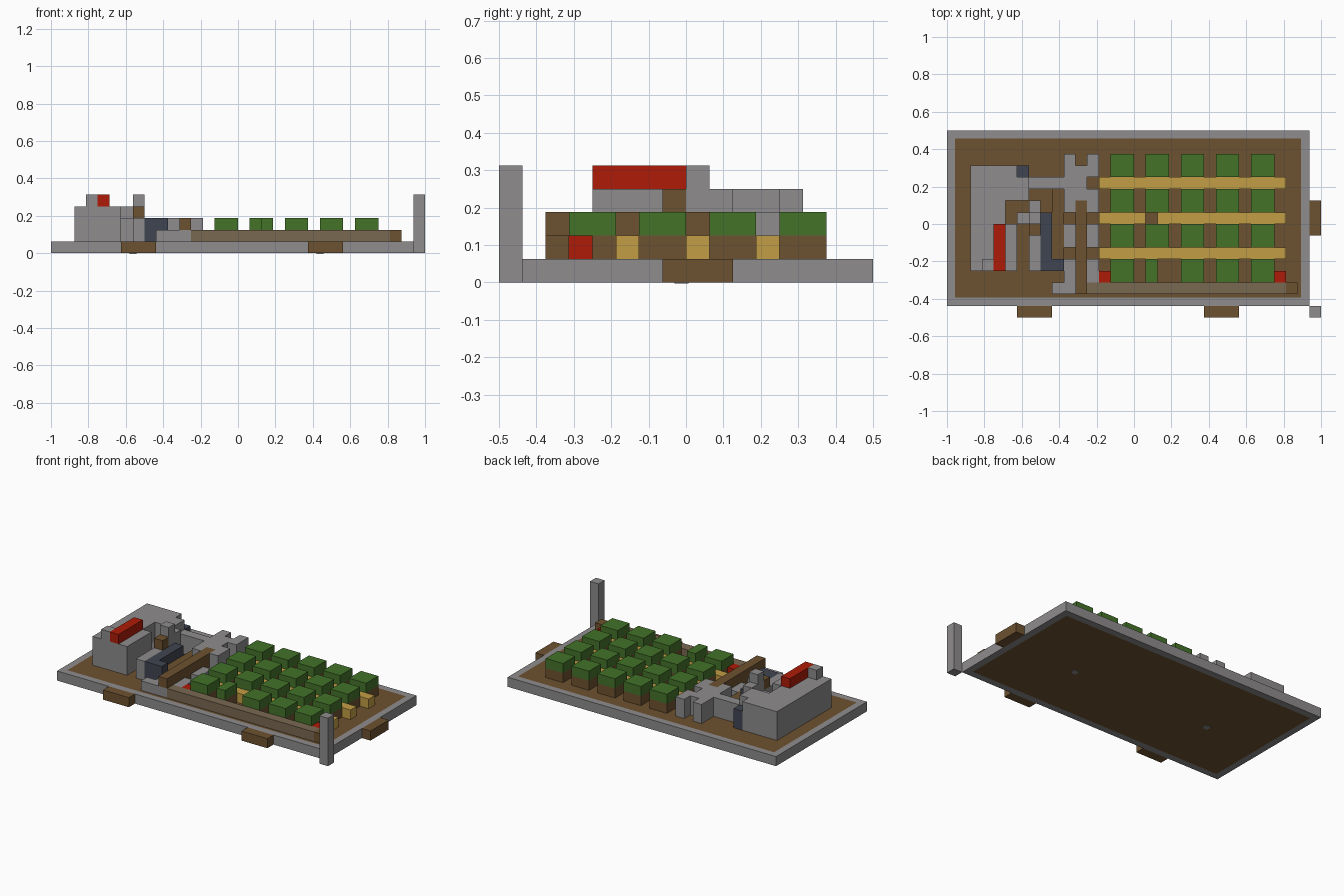
import bpy
import bmesh

UNIT = 1 / 16  # one block edge

cube = bpy.data.objects.get("Cube")
if cube:
    bpy.data.objects.remove(cube, do_unlink=True)


def material(name, red, green, blue):
    """Make a flat material from display colour values."""
    mat = bpy.data.materials.new(name)
    mat.use_nodes = True
    colour = [(c / 255) ** 2.2 for c in (red, green, blue)] + [1]
    mat.diffuse_color = colour
    shader = next(n for n in mat.node_tree.nodes if n.type == "BSDF_PRINCIPLED")
    shader.inputs["Base Color"].default_value = colour
    shader.inputs["Roughness"].default_value = 0.9
    return mat


STONE = material("stone grey", 141, 139, 140)
EARTH = material("earth brown", 109, 83, 52)
PATH = material("path brown", 120, 104, 82)
LEAF = material("leaf green", 69, 114, 45)
STRAW = material("straw yellow", 193, 156, 70)
RED = material("signal red", 172, 33, 16)
SLATE = material("slate blue", 66, 71, 82)


def block(name, mat, xs, ys, zs):
    """Add a box spanning the given block ranges."""
    spans = (xs, ys, zs)
    bm = bmesh.new()
    bmesh.ops.create_cube(bm, size=1)
    for vert in bm.verts:
        vert.co = [span[0 if co < 0 else 1] * UNIT for co, span in zip(vert.co, spans)]
    mesh = bpy.data.meshes.new(name)
    bm.to_mesh(mesh)
    bm.free()
    mesh.materials.append(mat)
    obj = bpy.data.objects.new(name, mesh)
    bpy.context.collection.objects.link(obj)
    return obj


# Base slab with a stone rim and earth inset on top and underside
base = block("base_slab", STONE, (-16, 15), (-7, 8), (0, 1))
base.data.materials.append(EARTH)
bm = bmesh.new()
bm.from_mesh(base.data)
bm.normal_update()
flat = [f for f in bm.faces if abs(f.normal.z) > 0.9]
bmesh.ops.inset_individual(bm, faces=flat, thickness=UNIT)
for face in flat:
    face.material_index = 1
bm.to_mesh(base.data)
bm.free()

# Small studs under the slab
for x in (-9, 7):
    block("underside_stud", STONE, (x - 0.3, x + 0.3), (-0.5, 0.1), (-0.05, 0.05))

# Corner post and wooden steps around the rim
block("corner_post", STONE, (15, 16), (-8, -7), (0, 5))
for x in (-10, 6):
    block("front_step", EARTH, (x, x + 3), (-8, -7), (0, 1))
block("side_step", EARTH, (15, 16), (-1, 2), (0, 1))

# Front kerb
block("kerb_stone", STONE, (-7, -4), (-6, -5), (1, 2))
block("kerb_path", PATH, (-4, 13), (-6, -5), (1, 2))
block("kerb_end", EARTH, (13, 14), (-6, -5), (1, 2))

# Crop beds in a grid; one front plant is narrower
for row, y in enumerate((-5, -2, 1, 4)):
    for col in range(5):
        x = -2 + 3 * col
        width = 1 if (row, col) == (0, 1) else 2
        block("crop_soil", EARTH, (x, x + width), (y, y + 2), (1, 2))
        block("crop_leaves", LEAF, (x, x + width), (y, y + 2), (2, 3))

# Straw rows between the beds, with a gap in the middle one
for y, spans in ((-3, [(-3, 13)]), (0, [(-3, 1), (2, 13)]), (3, [(-3, 13)])):
    for span in spans:
        block("straw_row", STRAW, span, (y, y + 1), (1, 2))
for x in (-3, 12):
    block("red_marker", RED, (x, x + 1), (-5, -4), (1, 2))

# Main building
block("building_body", STONE, (-14, -11), (-4, 5), (1, 4))
block("building_front_wing", STONE, (-11, -10), (-4, 0), (1, 4))
block("building_back_wing", STONE, (-11, -10), (4, 5), (1, 4))
block("building_bay", STONE, (-11, -9), (2, 4), (1, 4))
block("roof_ridge", RED, (-12, -11), (-4, 0), (4, 5))
block("roof_chimney", STONE, (-13, -12), (-4, -3), (4, 5))
block("back_door", SLATE, (-10, -9), (4, 5), (1, 3))

# Yard wall, tower and slate trough
block("yard_wall", STONE, (-9, -8), (-4, 2), (1, 3))
block("yard_link", STONE, (-10, -9), (0, 1), (1, 3))
block("yard_tower", STONE, (-9, -8), (0, 1), (3, 5))
block("tower_back", STONE, (-9, -8), (1, 2), (3, 4))
block("tower_sill", EARTH, (-9, -8), (-1, 0), (3, 4))
block("slate_trough", SLATE, (-8, -7), (-4, 1), (1, 3))
block("slate_foot", SLATE, (-7, -6), (-4, -3), (1, 3))
block("yard_plank", EARTH, (-7, -6), (-3, 3), (1, 2))
block("linking_arm", STONE, (-9, -6), (3, 4), (1, 3))

# Stone house beside the field
block("house_core", STONE, (-6, -4), (2, 5), (1, 3))
for y in (2, 4):
    block("house_side", STONE, (-4, -3), (y, y + 1), (1, 3))
for x in (-6, -4):
    block("house_back_pier", STONE, (x, x + 1), (5, 6), (1, 3))
    block("house_front_pier", STONE, (x, x + 1), (1, 2), (1, 3))

# Low stone walls flanking the raised timber beam
for x in (-6, -4):
    for y in (-5, -2):
        block("low_wall", STONE, (x, x + 1), (y, y + 2), (1, 2))
block("timber_beam", EARTH, (-5, -4), (-6, 2), (2, 3))
for y in (-5, -3, 0):
    block("beam_post", EARTH, (-5, -4), (y, y + 1), (1, 2))
